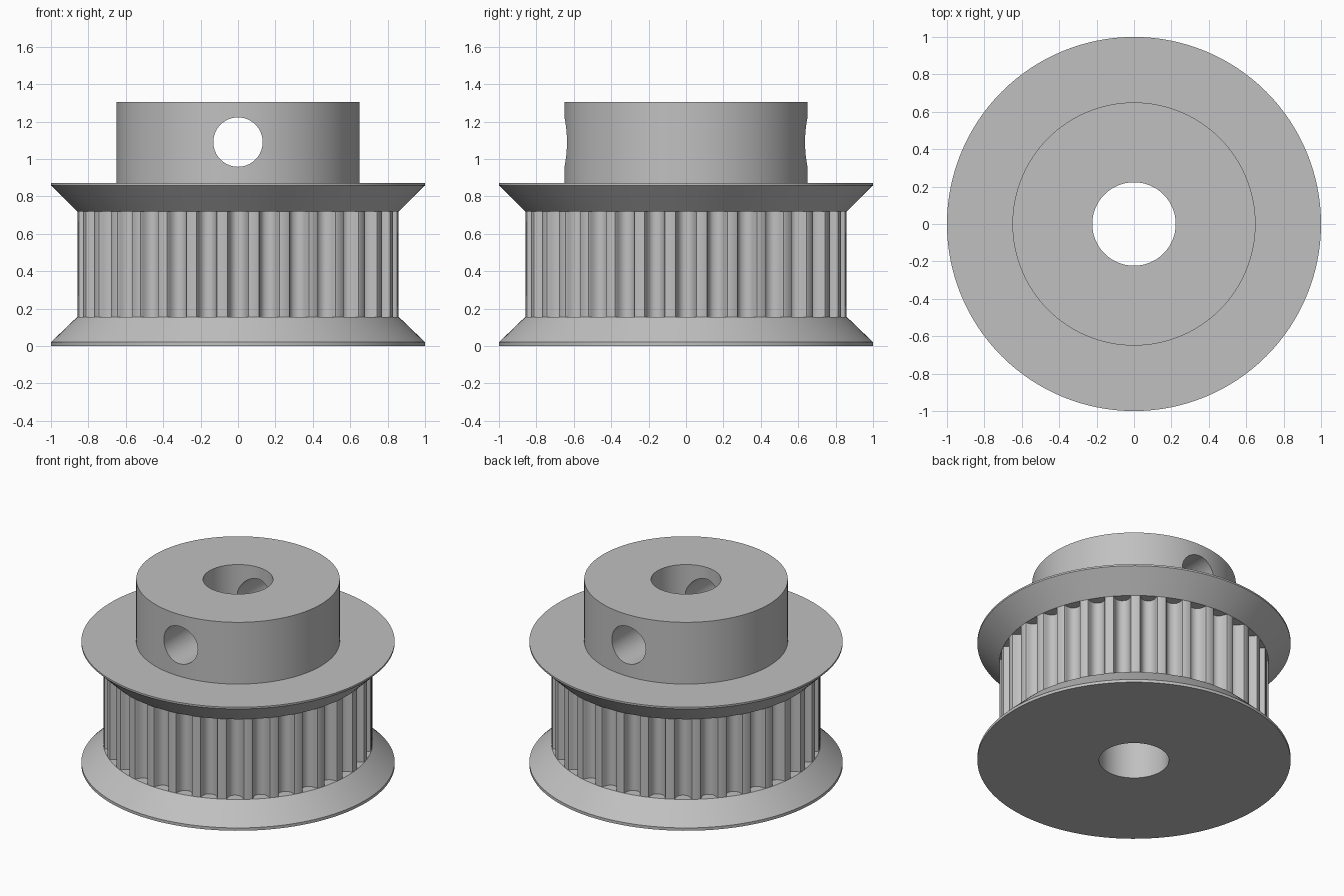
import bpy, bmesh, math

cube = bpy.data.objects.get("Cube")
if cube:
    bpy.data.objects.remove(cube, do_unlink=True)

SIDES = 128
TEETH = 32
BORE, HUB_R, BARREL_R, INNER_R = 0.223, 0.65, 0.86, 0.78
LOW, HIGH, DECK, TOP = 0.155, 0.72, 0.87, 1.305

metal = bpy.data.materials.new("light_grey_metal")
metal.use_nodes = True
grey = (0.53, 0.53, 0.53, 1)
metal.diffuse_color = grey
metal.node_tree.nodes["Principled BSDF"].inputs["Base Color"].default_value = grey


def make_object(name, bm):
    mesh = bpy.data.meshes.new(name)
    bm.to_mesh(mesh)
    bm.free()
    mesh.materials.append(metal)
    obj = bpy.data.objects.new(name, mesh)
    bpy.context.collection.objects.link(obj)
    return obj


def select_only(obj):
    bpy.ops.object.select_all(action='DESELECT')
    obj.select_set(True)
    bpy.context.view_layer.objects.active = obj


def skin(bm, rings, closed=False):
    """Join successive rings of points with quads."""
    loops = [[bm.verts.new(p) for p in ring] for ring in rings]
    pairs = list(zip(loops, loops[1:]))
    if closed:
        pairs.append((loops[-1], loops[0]))
    for a, b in pairs:
        for i in range(len(a)):
            j = (i + 1) % len(a)
            bm.faces.new((a[i], a[j], b[j], b[i]))


def lathe(name, profile, closed=False):
    bm = bmesh.new()
    angles = [math.tau * i / SIDES for i in range(SIDES)]
    skin(bm, [[(r * math.cos(a), r * math.sin(a), z) for a in angles]
              for r, z in profile], closed)
    return make_object(name, bm)


# Flanges, with the bore wall running up from the lower one
lower = lathe("lower_flange", [(BORE, DECK), (BORE, 0), (1, 0), (1, 0.02),
                               (BARREL_R, LOW), (INNER_R, LOW)])
upper = lathe("upper_flange", [(INNER_R, HIGH), (BARREL_R, HIGH),
                               (1, 0.858), (1, DECK), (HUB_R, DECK)])

# Toothed barrel: half of one rounded groove as (offset, depth), mirrored and repeated
half = [(0.065, 0), (0.056, 0.003), (0.052, 0.011), (0.050, 0.021),
        (0.044, 0.038), (0.034, 0.053), (0.022, 0.061), (0.010, 0.065)]
groove = [(-t, d) for t, d in half] + half[::-1]
outline = []
for k in range(TEETH):
    for t, d in groove:
        a = math.tau * k / TEETH + t / BARREL_R
        outline.append(((BARREL_R - d) * math.cos(a), (BARREL_R - d) * math.sin(a)))
bm = bmesh.new()
skin(bm, [[(x, y, z) for x, y in outline] for z in (LOW, HIGH)])
barrel = make_object("toothed_barrel", bm)

# Hub with a screw hole drilled right through from front to back
hub = lathe("hub", [(BORE, DECK), (HUB_R, DECK), (HUB_R, TOP), (BORE, TOP)], True)
bpy.ops.mesh.primitive_cylinder_add(vertices=64, radius=0.132, depth=2,
                                    location=(0, 0, 1.09),
                                    rotation=(math.pi / 2, 0, 0))
drill = bpy.context.object
drill.name = "screw_hole_cutter"
drill.data.materials.append(metal)
drill.hide_render = True
select_only(hub)
cut = hub.modifiers.new("screw_hole", 'BOOLEAN')
cut.operation = 'DIFFERENCE'
cut.solver = 'EXACT'
cut.object = drill
bpy.ops.object.modifier_apply(modifier=cut.name)
bpy.data.objects.remove(drill, do_unlink=True)

# Remove the hidden underside of the hub
bm = bmesh.new()
bm.from_mesh(hub.data)
hidden = [f for f in bm.faces if all(abs(v.co.z - DECK) < 1e-4 for v in f.verts)]
bmesh.ops.delete(bm, geom=hidden, context='FACES')
bm.to_mesh(hub.data)
bm.free()

for part in (lower, upper, barrel, hub):
    select_only(part)
    bpy.ops.object.shade_smooth_by_angle(angle=math.radians(30))
